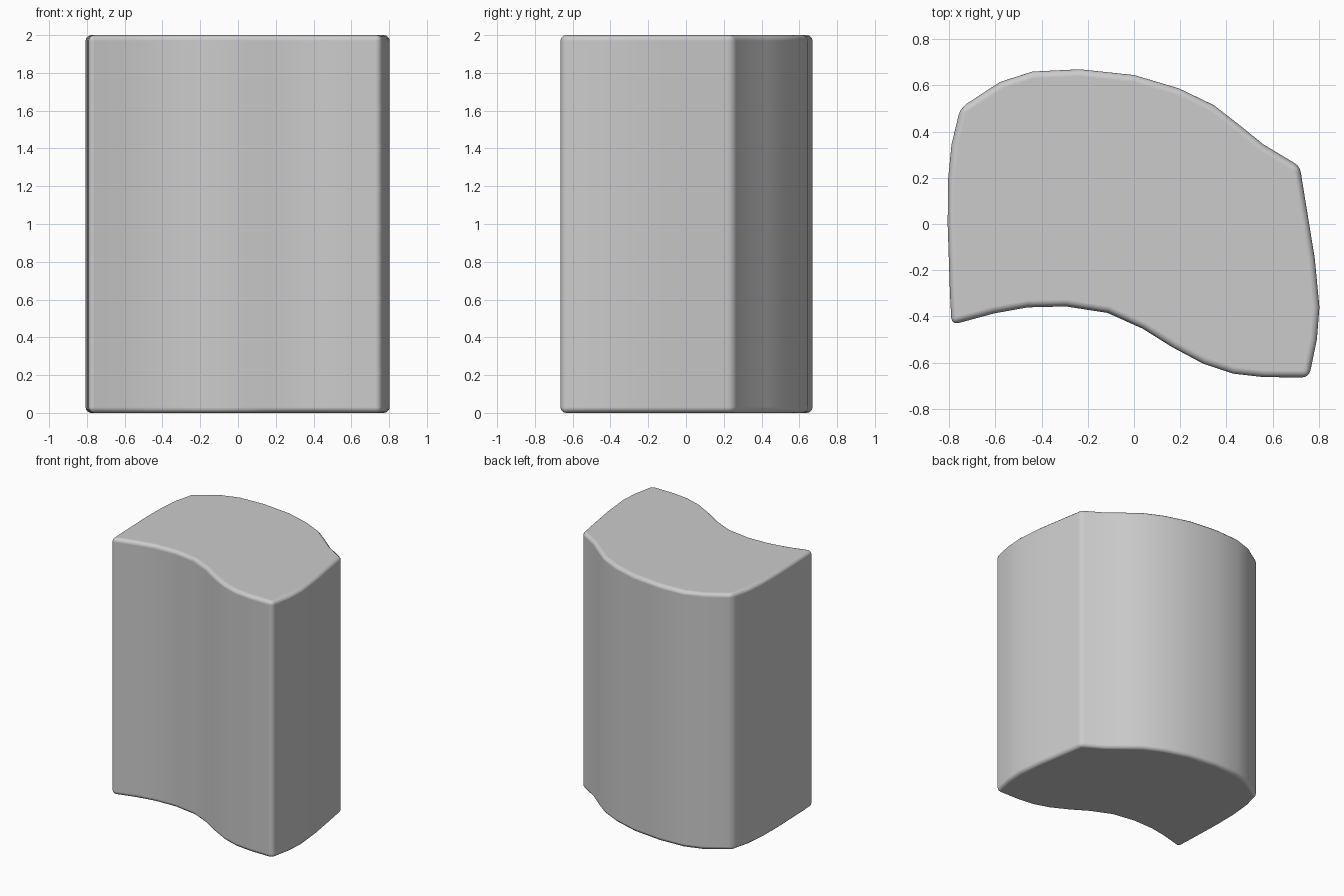
import bpy, bmesh, math

if "Cube" in bpy.data.objects:
    bpy.data.objects.remove(bpy.data.objects["Cube"])

# Curved outline seen from above, counter-clockwise, with four sharp corners
outline = [
    (-0.79, -0.437), (-0.605, -0.387), (-0.46, -0.361), (-0.295, -0.357),
    (-0.115, -0.385), (0.037, -0.453), (0.165, -0.533), (0.30, -0.605),
    (0.43, -0.648), (0.56, -0.663), (0.758, -0.665),
    (0.792, -0.50), (0.803, -0.36), (0.783, -0.15), (0.757, 0.01),
    (0.718, 0.25),
    (0.56, 0.345), (0.455, 0.43), (0.345, 0.515), (0.195, 0.587),
    (0.0, 0.645), (-0.235, 0.67), (-0.44, 0.66), (-0.58, 0.615),
    (-0.752, 0.503),
    (-0.79, 0.345), (-0.805, 0.195), (-0.807, 0.0), (-0.797, -0.30),
]

# Block: the outline extruded straight up
bm = bmesh.new()
base = bm.faces.new([bm.verts.new((x, y, 0)) for x, y in outline])
ext = bmesh.ops.extrude_face_region(bm, geom=[base], use_keep_orig=True)
top = [v for v in ext["geom"] if isinstance(v, bmesh.types.BMVert)]
bmesh.ops.translate(bm, verts=top, vec=(0, 0, 2))
bmesh.ops.recalc_face_normals(bm, faces=bm.faces)
mesh = bpy.data.meshes.new("curved_block")
bm.to_mesh(mesh)
bm.free()
block = bpy.data.objects.new("curved_block", mesh)
bpy.context.collection.objects.link(block)

# Small rounding on the rims and the four upright corners
bevel = block.modifiers.new("rounded_edges", "BEVEL")
bevel.width = 0.03
bevel.segments = 3
bevel.limit_method = "ANGLE"
bevel.angle_limit = math.radians(30)
bevel.harden_normals = True

# Smooth shading
bpy.context.view_layer.objects.active = block
block.select_set(True)
bpy.ops.object.shade_smooth_by_angle(angle=math.radians(100))
